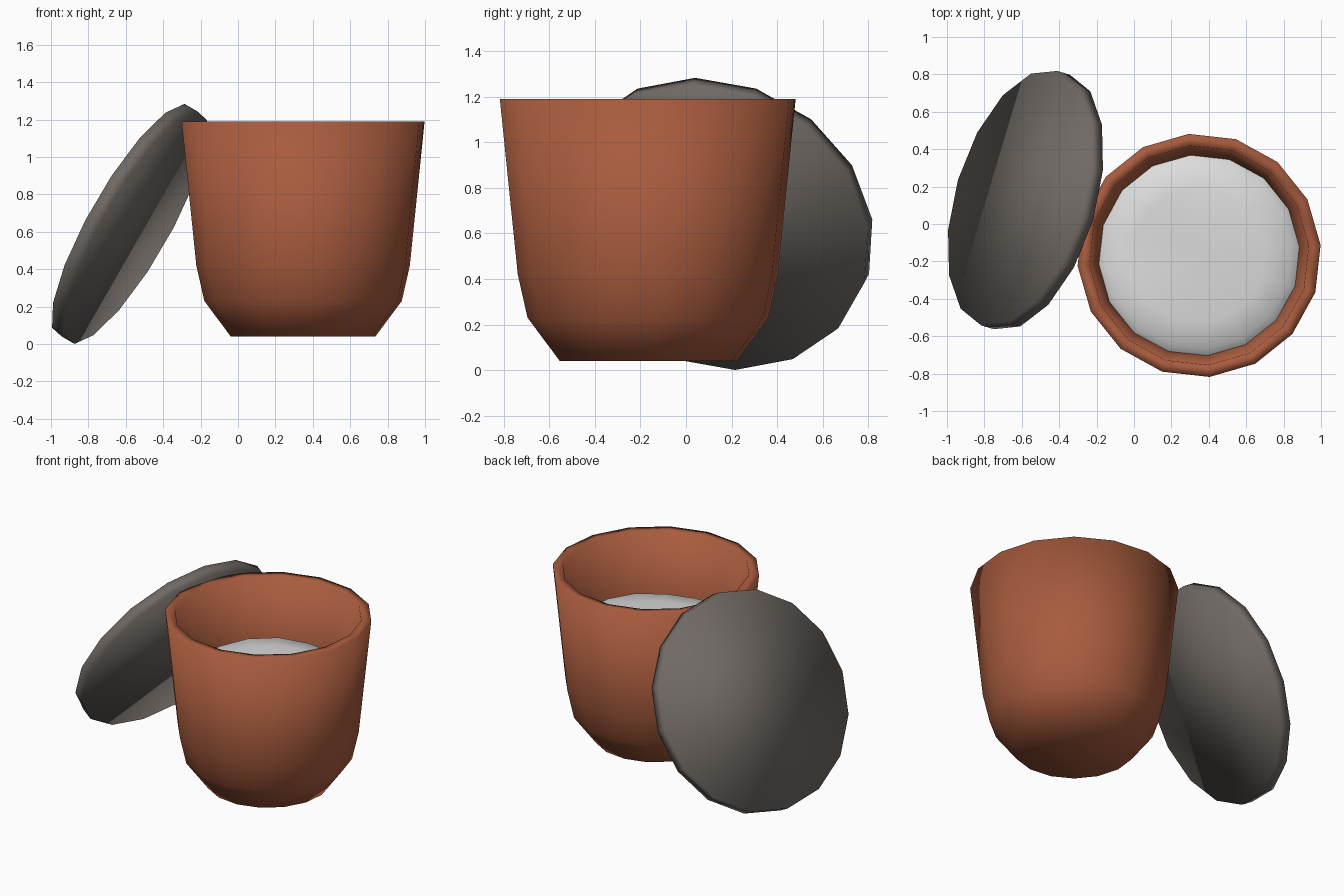
import bpy, bmesh, math
from mathutils import Vector, Matrix

if "Cube" in bpy.data.objects:
    bpy.data.objects.remove(bpy.data.objects["Cube"])

SIDES = 16


def material(name, rgb):
    m = bpy.data.materials.new(name)
    m.diffuse_color = (*rgb, 1)
    m.use_nodes = True
    m.node_tree.nodes["Principled BSDF"].inputs["Base Color"].default_value = m.diffuse_color
    return m


terracotta = material("terracotta", (0.39, 0.105, 0.047))
dark_grey = material("dark_grey", (0.16, 0.142, 0.128))
pale_white = material("pale_white", (0.72, 0.72, 0.72))


def lathe(name, profile, mat, offset=0.0, cap_start=False, cap_end=False, bump=None):
    """Revolve (radius, z) points around z with SIDES segments."""
    bm = bmesh.new()
    rings = []
    for r, z in profile:
        ring = []
        for i in range(SIDES):
            a = offset + math.tau * i / SIDES
            dz = bump(r, a) if bump else 0
            ring.append(bm.verts.new((r * math.cos(a), r * math.sin(a), z + dz)))
        rings.append(ring)
    for lo, hi in zip(rings, rings[1:]):
        for i in range(SIDES):
            j = (i + 1) % SIDES
            bm.faces.new((lo[i], lo[j], hi[j], hi[i]))
    if cap_start:
        bm.faces.new(rings[0][::-1])
    if cap_end:
        bm.faces.new(rings[-1])
    for f in bm.faces:
        f.smooth = True
    me = bpy.data.meshes.new(name)
    bm.to_mesh(me)
    bm.free()
    me.materials.append(mat)
    ob = bpy.data.objects.new(name, me)
    bpy.context.collection.objects.link(ob)
    return ob


turn = math.radians(4.9)
centre = (0.348, -0.168, 0)

# pot: outer wall, thick rim, inner wall down past the contents
pot = lathe("pot", [(0.388, 0.04), (0.53, 0.23), (0.573, 0.42), (0.652, 1.19),
                    (0.588, 1.19), (0.535, 0.74)], terracotta, turn, cap_start=True)
pot.location = centre


# contents: gently lumpy powder with a rounded border
def lumps(r, a):
    x, y = r * math.cos(a), r * math.sin(a)
    return 0.015 * math.sin(5 * x + 1) * math.cos(6 * y - 0.5)


contents = lathe("contents", [(0.54, 0.77), (0.50, 0.805), (0.36, 0.82), (0.18, 0.815),
                              (0.05, 0.81)], pale_white, turn, cap_end=True, bump=lumps)
contents.location = centre

# lid: thin disc leaning against the pot
lid = lathe("lid", [(0.71, -0.04), (0.71, 0.04)], dark_grey, 0, True, True)
n = Vector((-0.837, 0.25, 0.48)).normalized()
u = Vector((-n.y, n.x, 0)).normalized()
v = n.cross(u)
rot = Matrix((u, v, n)).transposed().to_4x4()
lid.matrix_world = Matrix.Translation((-0.58, 0.128, 0.642)) @ rot
